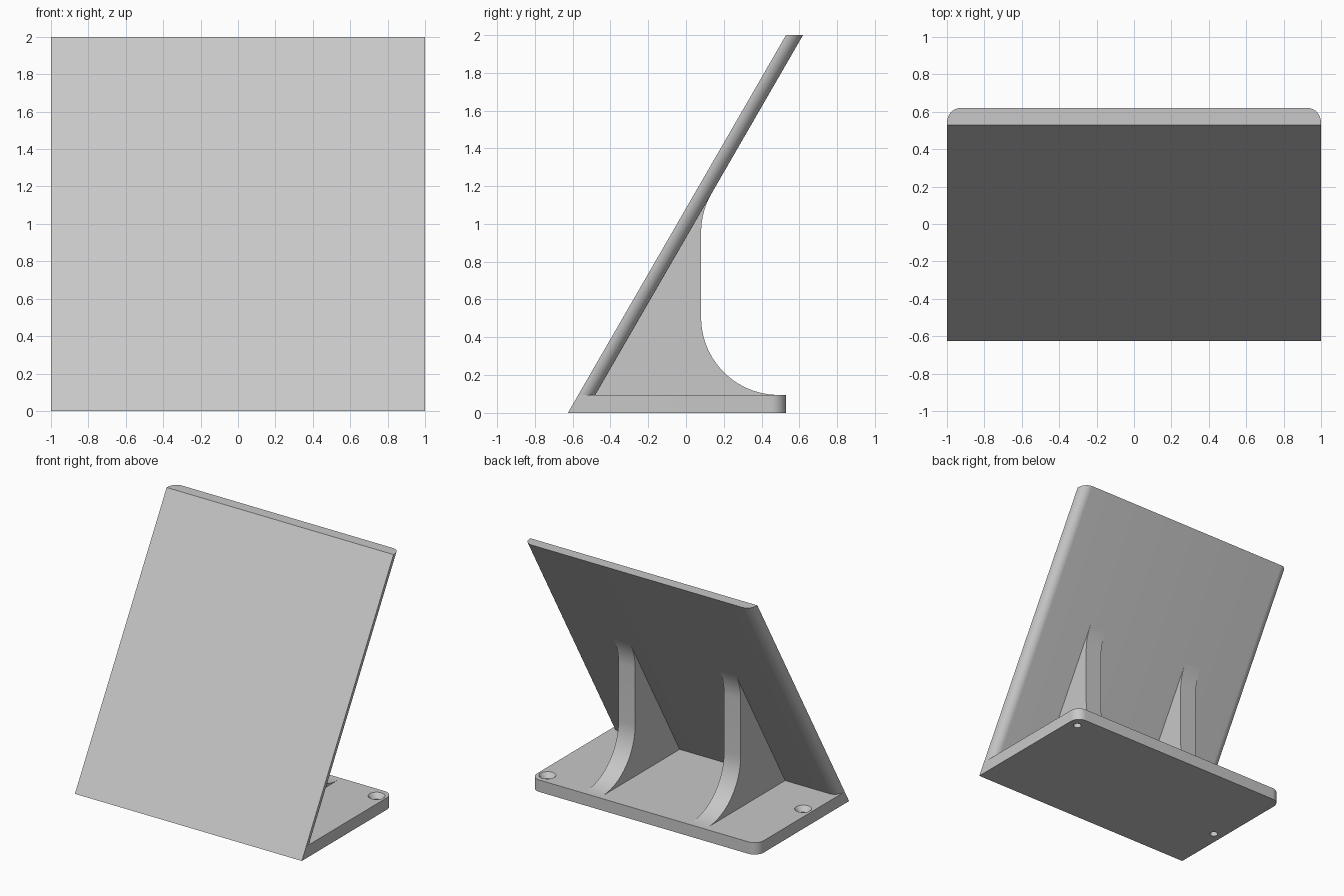
import bpy, bmesh, math

SLOPE = math.tan(math.radians(30))   # lean of the panel
FRONT, BACK = -0.625, 0.53           # depth range of the base
BASE_H, TOP = 0.095, 2.0
THICK = 0.09                         # panel thickness measured level

cube = bpy.data.objects.get("Cube")
if cube:
    bpy.data.objects.remove(cube, do_unlink=True)

grey = bpy.data.materials.new("light_grey")
grey.use_nodes = True
grey.diffuse_color = (0.58, 0.58, 0.58, 1)
grey.node_tree.nodes["Principled BSDF"].inputs["Base Color"].default_value = (0.58, 0.58, 0.58, 1)


def arc(cx, cy, rx, ry, start, end, steps=12):
    """Points along an elliptical arc, angles in degrees."""
    angles = [math.radians(start + (end - start) * i / steps) for i in range(steps + 1)]
    return [(cx + rx * math.cos(a), cy + ry * math.sin(a)) for a in angles]


def loft(name, lower, upper):
    """Solid between two matching outlines."""
    bm = bmesh.new()
    a = [bm.verts.new(p) for p in lower]
    b = [bm.verts.new(p) for p in upper]
    n = len(a)
    bm.faces.new(a)
    bm.faces.new(b)
    for i in range(n):
        j = (i + 1) % n
        bm.faces.new((a[i], a[j], b[j], b[i]))
    bmesh.ops.recalc_face_normals(bm, faces=bm.faces)
    mesh = bpy.data.meshes.new(name)
    bm.to_mesh(mesh)
    bm.free()
    mesh.materials.append(grey)
    obj = bpy.data.objects.new(name, mesh)
    bpy.context.collection.objects.link(obj)
    return obj


def smooth(obj):
    bpy.ops.object.select_all(action="DESELECT")
    obj.select_set(True)
    bpy.context.view_layer.objects.active = obj
    bpy.ops.object.shade_smooth_by_angle(angle=math.radians(30))


def rounded_back(front, back, rx, ry):
    """Level outline with square front corners and rounded back corners."""
    return ([(-1, front), (1, front)]
            + arc(1 - rx, back - ry, rx, ry, 0, 90)
            + arc(rx - 1, back - ry, rx, ry, 90, 180))


# Base with a front edge cut to the lean of the panel
outline = rounded_back(FRONT, BACK, 0.08, 0.08)
base = loft("base", [(x, y, 0) for x, y in outline],
            [(x, y + (BASE_H * SLOPE if y == FRONT else 0), BASE_H) for x, y in outline])

# Countersunk screw holes
for side, (x, y) in {"left": (0.92, 0.43), "right": (-0.92, -0.16)}.items():
    profile = [(0.03, -0.05), (0.03, 0.055), (0.062, BASE_H), (0.062, BASE_H + 0.05)]
    bm = bmesh.new()
    rings = [[bm.verts.new((x + px, y + py, z)) for px, py in arc(0, 0, r, r, 0, 360, 32)[:-1]]
             for r, z in profile]
    for lo, hi in zip(rings, rings[1:]):
        for i in range(32):
            j = (i + 1) % 32
            bm.faces.new((lo[i], lo[j], hi[j], hi[i]))
    bm.faces.new(rings[0][::-1])
    bm.faces.new(rings[-1])
    bmesh.ops.recalc_face_normals(bm, faces=bm.faces)
    mesh = bpy.data.meshes.new(side + "_hole_cutter")
    bm.to_mesh(mesh)
    bm.free()
    mesh.materials.append(grey)
    cutter = bpy.data.objects.new(side + "_hole_cutter", mesh)
    bpy.context.collection.objects.link(cutter)
    cut = base.modifiers.new(side + "_hole", "BOOLEAN")
    cut.operation, cut.solver, cut.object = "DIFFERENCE", "EXACT", cutter
    bpy.context.view_layer.objects.active = base
    bpy.ops.object.modifier_apply(modifier=cut.name)
    bpy.data.objects.remove(cutter, do_unlink=True)
smooth(base)

# Leaning panel with rounded rear side edges
outline = rounded_back(FRONT, FRONT + THICK, 0.07, 0.08)
panel = loft("panel", *[[(x, y + z * SLOPE, z) for x, y in outline] for z in (BASE_H, TOP)])
smooth(panel)

# Support ribs blending into the base and the panel
R, RIB_Y, RIB_W = 0.41, 0.08, 0.146
bend_z = (RIB_Y - FRONT - THICK) / SLOPE - R * math.tan(math.radians(15))
inner = FRONT + THICK - 0.03
profile = ([(inner + BASE_H * SLOPE, BASE_H - 0.03), (RIB_Y + R, BASE_H - 0.03)]
           + arc(RIB_Y + R, BASE_H + R, R, R, 270, 180, 20)
           + arc(RIB_Y + R, bend_z, R, R, 180, 150, 8))
end_z = profile[-1][1]
profile.append((inner + end_z * SLOPE, end_z))
for side, x in (("left", 0.465), ("right", -0.465)):
    rib = loft(side + "_rib", *[[(x + s * RIB_W / 2, y, z) for y, z in profile] for s in (-1, 1)])
    smooth(rib)
